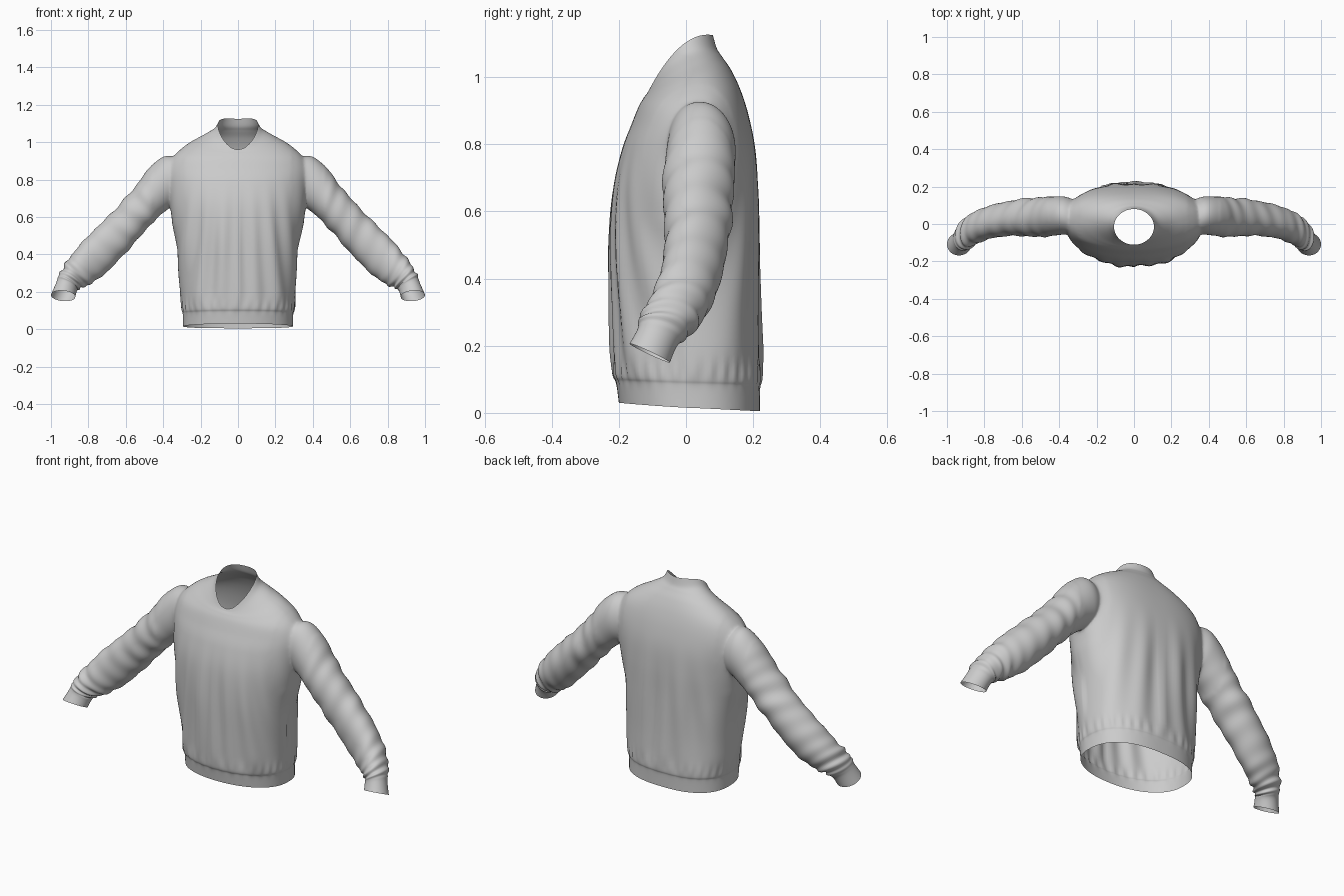
import bpy, bmesh
from math import sin, cos, pi, exp
from mathutils import Vector

if "Cube" in bpy.data.objects:
    bpy.data.objects.remove(bpy.data.objects["Cube"])


def spline(rows, steps):
    """Catmull-Rom interpolation of parameter rows; yields (t, row)."""
    n = len(rows) - 1
    for i in range(n * steps + 1):
        k, u = min(i // steps, n - 1), i / steps - min(i // steps, n - 1)
        p0, p1, p2, p3 = (rows[min(max(k + d, 0), n)] for d in (-1, 0, 1, 2))
        yield i / (n * steps), [
            0.5 * (2 * b + (c - a) * u + (2 * a - 5 * b + 4 * c - d) * u * u
                   + (3 * b - a - 3 * c + d) * u ** 3)
            for a, b, c, d in zip(p0, p1, p2, p3)]


def ramp(a, b, x):
    x = min(max((x - a) / (b - a), 0), 1)
    return x * x * (3 - 2 * x)


def power(v, e):
    return abs(v) ** e * (1 if v >= 0 else -1)


def loft(name, rings):
    """Closed tube with fan caps; returns the object and cap centres."""
    bm = bmesh.new()
    loops = [[bm.verts.new(p) for p in r] for r in rings]
    m = len(rings[0])
    for a, b in zip(loops, loops[1:]):
        for j in range(m):
            bm.faces.new((a[j], a[(j + 1) % m], b[(j + 1) % m], b[j]))
    centres = []
    for loop in (loops[0], loops[-1]):
        c = sum((v.co for v in loop), Vector()) / m
        centres.append(c)
        cv = bm.verts.new(c)
        for j in range(m):
            bm.faces.new((loop[j], loop[(j + 1) % m], cv))
    bmesh.ops.recalc_face_normals(bm, faces=bm.faces)
    me = bpy.data.meshes.new(name)
    bm.to_mesh(me)
    bm.free()
    ob = bpy.data.objects.new(name, me)
    bpy.context.collection.objects.link(ob)
    return ob, centres


# Torso rows: front z, side z, back z, front y, back y, half width
torso_rows = [
    (.03, .015, .005, -.20, .22, .293),
    (.09, .08, .075, -.208, .221, .295),
    (.13, .12, .115, -.218, .226, .302),
    (.30, .30, .30, -.225, .22, .312),
    (.50, .50, .50, -.228, .217, .337),
    (.66, .66, .66, -.218, .215, .36),
    (.78, .78, .78, -.192, .207, .372),
    (.86, .86, .88, -.162, .188, .372),
    (.91, .93, .96, -.142, .163, .34),
    (.935, .985, 1.02, -.128, .135, .27),
    (.945, 1.025, 1.06, -.121, .108, .19),
    (.95, 1.058, 1.085, -.117, .092, .132),
    (.962, 1.092, 1.125, -.11, .08, .107)]


def torso_rings(m=144):
    for t, (zf, zs, zb, yf, yb, w) in spline(torso_rows, 8):
        ring = []
        round_neck = ramp(.9, 1.05, zs)
        for j in range(m):
            a = 2 * pi * j / m
            c, s = cos(a), sin(a)
            e = 2 / ((2.5 if s > 0 else 2.15) * (1 - round_neck) + 2 * round_neck)
            x, q = w * power(c, e), power(s, e)
            y = (yf + yb) / 2 + (yb - yf) / 2 * q
            z = zs + (zb - zf) / 2 * s + ((zf + zb) / 2 - zs) * s * s
            # hanging folds, fading at the hem band and the chest
            fade = ramp(.07, .2, z) * (1 - ramp(.4, .85, z))
            spread = abs(x) * (1.35 if s < 0 else 1.0) * (.75 + .5 * z)
            f = fade * (.006 * cos(48 * spread + 1) + .004 * sin(27 * x + 5 * z + 1))
            # small gathers just above the hem band
            f += .003 * exp(-((z - .12) / .03) ** 2) * sin(34 * a)
            ring.append((x + f * c, y + f * s, z))
        yield ring


# Sleeve rows: centre xyz, top half-axis (x, z), back half-axis (y, z)
sleeve_rows = [
    (.30, .03, .82, .03, .10, .085, 0),
    (.36, .045, .80, .037, .125, .10, 0),
    (.42, .043, .755, .057, .105, .105, 0),
    (.51, .035, .655, .06, .08, .105, 0),
    (.635, .03, .52, .066, .076, .095, 0),
    (.76, .01, .395, .062, .084, .087, -.01),
    (.85, -.025, .31, .058, .066, .083, -.01),
    (.902, -.063, .258, .054, .038, .073, -.02),
    (.917, -.085, .225, .056, .02, .06, -.022),
    (.935, -.108, .178, .065, .005, .06, -.028)]


def sleeve_rings(side, m=80):
    for t, (cx, cy, cz, ax, az, by, bz) in spline(sleeve_rows, 12):
        ring = []
        for j in range(m):
            a = 2 * pi * j / m
            # slanted wrinkles, bunched at elbow and above the cuff
            bunch = .012 + .02 * exp(-((t - .38) / .1) ** 2) + .05 * exp(-((t - .74) / .09) ** 2)
            bunch *= ramp(.2, .32, t) * (1 - ramp(.8, .88, t))
            k = 1 + bunch * (sin(95 * t + 2.2 * sin(a + side)) + .7 * sin(58 * t + 2 * a))
            k += .03 * sin(3 * a + 7 * t) * ramp(.25, .4, t) * (1 - ramp(.75, .88, t))
            c, s = k * cos(a), k * sin(a)
            ring.append((side * (cx + ax * c), cy + by * s, cz + az * c + bz * s))
        yield ring


# Build torso and sleeves, and weld them into one garment
jacket, openings = loft("jacket", list(torso_rings()))
sleeves = []
for side in (1, -1):
    sleeve, caps = loft("sleeve_cutter", list(sleeve_rings(side)))
    sleeve.hide_render = True
    openings.append(caps[1])
    mod = jacket.modifiers.new("join_sleeve", 'BOOLEAN')
    mod.operation, mod.solver, mod.object = 'UNION', 'EXACT', sleeve
    sleeves.append(sleeve)
dg = bpy.context.evaluated_depsgraph_get()
bm = bmesh.new()
bm.from_mesh(bpy.data.meshes.new_from_object(jacket.evaluated_get(dg)))
jacket.modifiers.clear()
for sleeve in sleeves:
    bpy.data.objects.remove(sleeve)

# Open the hem, neck and cuffs
caps = [v for v in bm.verts if any((v.co - c).length < 1e-4 for c in openings)]
bmesh.ops.delete(bm, geom=caps, context='VERTS')

# Soften the armhole seams
bmesh.ops.remove_doubles(bm, verts=bm.verts, dist=.0015)
seam = [v for v in bm.verts if .29 < abs(v.co.x) < .46 and v.co.z > .58 and not v.is_boundary]
for i in range(14):
    bmesh.ops.smooth_vert(bm, verts=seam, factor=.5,
                          use_axis_x=True, use_axis_y=True, use_axis_z=True)
bmesh.ops.recalc_face_normals(bm, faces=bm.faces)
bm.to_mesh(jacket.data)
bm.free()
jacket.data.shade_smooth()
